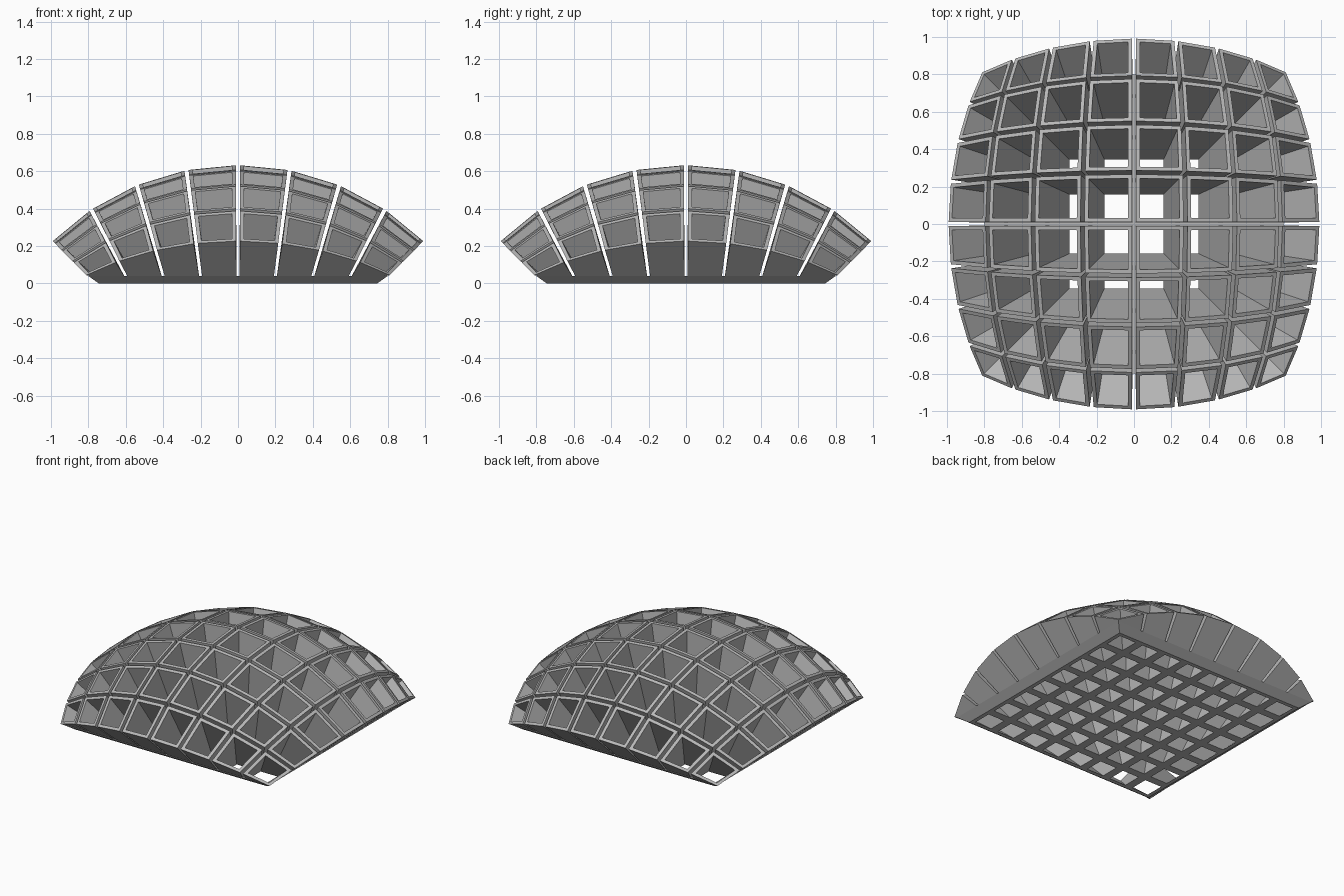
import bpy
import math
from mathutils import Vector

cube = bpy.data.objects.get("Cube")
if cube:
    bpy.data.objects.remove(cube, do_unlink=True)

N = 4                    # cells from the centre to each side
RADIUS = math.sqrt(2)    # dome sphere
CENTRE_Z = -0.78
PLATE_Z = 0.04
PITCH_LOW, PITCH_HIGH = 0.186, 0.2

grey = bpy.data.materials.new("plain grey")
grey.use_nodes = True
colour = (0.48, 0.48, 0.48, 1)
grey.diffuse_color = colour
grey.node_tree.nodes["Principled BSDF"].inputs["Base Color"].default_value = colour


def dome_point(i, j):
    """Grid corner on the dome, spread evenly over a square patch of sphere."""
    s = math.sin(math.radians(45 * i / N)) * RADIUS
    t = math.sin(math.radians(45 * j / N)) * RADIUS
    x = s * math.sqrt(1 - t * t / 3)
    y = t * math.sqrt(1 - s * s / 3)
    return Vector((x, y, CENTRE_Z + math.sqrt(RADIUS ** 2 - x * x - y * y)))


def flat_point(pitch, z):
    return lambda i, j: Vector((i * pitch, j * pitch, z))


def cell_loop(point, i, j, inset=0.0):
    """Four corners of a cell, moved inward along both of its edges."""
    c = [point(i, j), point(i + 1, j), point(i + 1, j + 1), point(i, j + 1)]
    return [c[k] + inset * ((c[(k + 1) % 4] - c[k]).normalized()
                            + (c[k - 1] - c[k]).normalized()) for k in range(4)]


def bridge(verts, faces, a, b, sides=range(4)):
    """Join two four-cornered loops with quads."""
    for k in sides:
        n = (k + 1) % 4
        start = len(verts)
        verts.extend([a[k], a[n], b[n], b[k]])
        faces.append(tuple(range(start, start + 4)))


def make_object(name, verts, faces):
    mesh = bpy.data.meshes.new(name)
    mesh.from_pydata(verts, [], faces)
    mesh.materials.append(grey)
    obj = bpy.data.objects.new(name, mesh)
    bpy.context.collection.objects.link(obj)


low = flat_point(PITCH_LOW, 0)
high = flat_point(PITCH_HIGH, PLATE_Z)
plate_verts, plate_faces = [], []

for j in range(-N, N):
    row_verts, row_faces = [], []
    for i in range(-N, N):
        throat = cell_loop(low, i, j, 0.028)
        foot = cell_loop(high, i, j, 0.008)
        rim_outer = cell_loop(dome_point, i, j, 0.011)
        rim_inner = cell_loop(dome_point, i, j, 0.032)

        # Plate tile: underside, outside edge and top strip
        tile_low, tile_high = cell_loop(low, i, j), cell_loop(high, i, j)
        border = [k for k, edge in enumerate((j == -N, i == N - 1, j == N - 1, i == -N)) if edge]
        bridge(plate_verts, plate_faces, throat, tile_low)
        bridge(plate_verts, plate_faces, tile_low, tile_high, border)
        bridge(plate_verts, plate_faces, tile_high, foot)

        # Horn: outer wall, rim and inner wall
        bridge(row_verts, row_faces, foot, rim_outer)
        bridge(row_verts, row_faces, rim_outer, rim_inner)
        bridge(row_verts, row_faces, rim_inner, throat)
    make_object(f"horn_row_{j + N + 1}", row_verts, row_faces)

make_object("base_plate", plate_verts, plate_faces)
